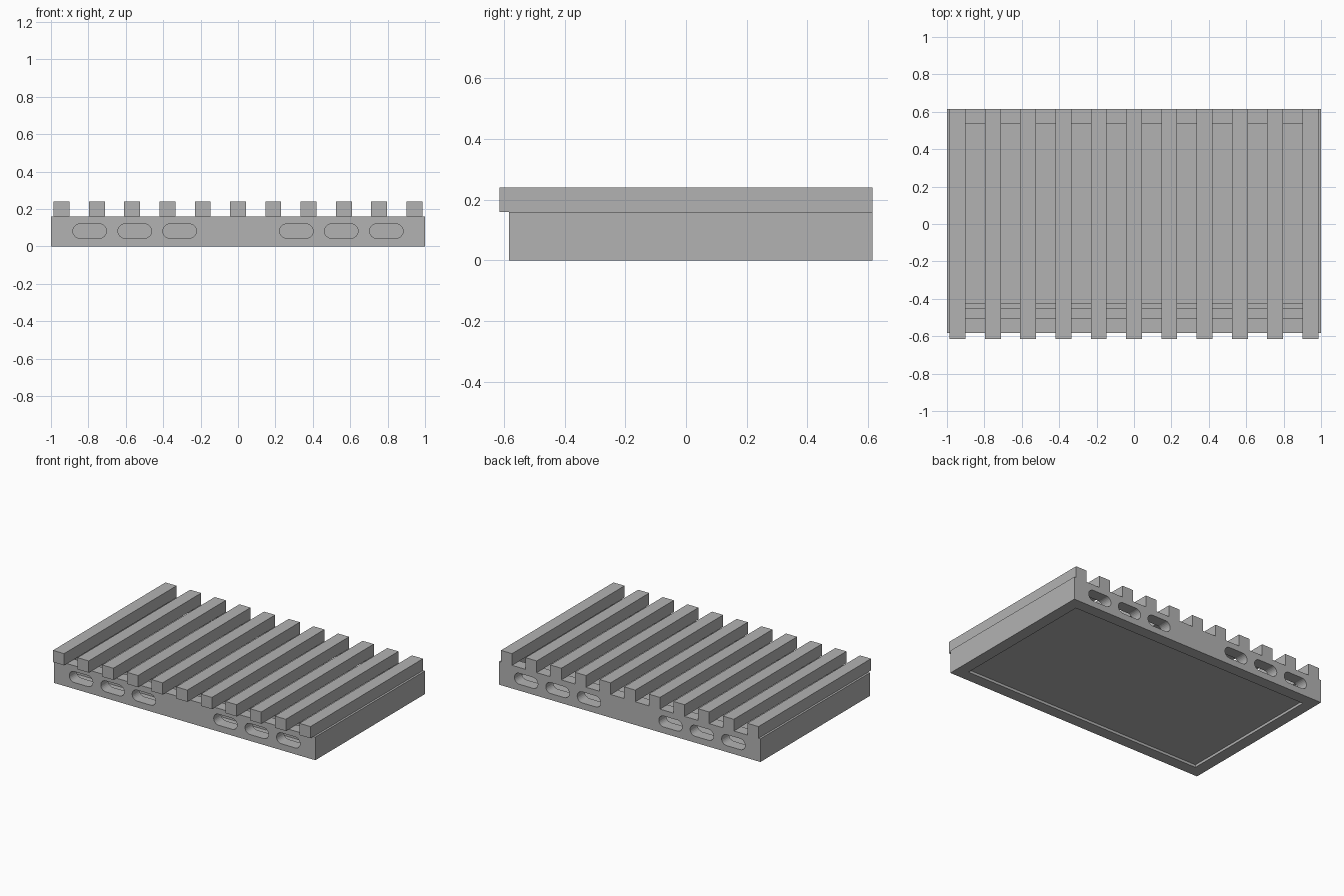
import bpy, bmesh, math

if "Cube" in bpy.data.objects:
    bpy.data.objects.remove(bpy.data.objects["Cube"])

grey = bpy.data.materials.new("plain grey")
grey.diffuse_color = (0.45, 0.45, 0.45, 1)
grey.use_nodes = True
grey.node_tree.nodes["Principled BSDF"].inputs["Base Color"].default_value = grey.diffuse_color


def finish(name, bm):
    bmesh.ops.recalc_face_normals(bm, faces=bm.faces[:])
    me = bpy.data.meshes.new(name)
    bm.to_mesh(me)
    bm.free()
    me.materials.append(grey)
    ob = bpy.data.objects.new(name, me)
    bpy.context.collection.objects.link(ob)
    return ob


def box(name, lo, hi):
    bm = bmesh.new()
    bmesh.ops.create_cube(bm, size=1)
    for v in bm.verts:
        v.co = [(a + b) / 2 + c * (b - a) for a, b, c in zip(lo, hi, v.co)]
    return finish(name, bm)


def slot_cutter(x, y0, y1, z=0.082, half=0.09, r=0.038, n=12):
    """Rounded slot prism running along y."""
    bm = bmesh.new()
    ring = []
    for side in (1, -1):
        for i in range(n + 1):
            a = math.pi * (i / n - 0.5)
            ring.append((x + side * (half - r + r * math.cos(a)),
                         z + side * r * math.sin(a)))
    face = bm.faces.new([bm.verts.new((px, y0, pz)) for px, pz in ring])
    ext = bmesh.ops.extrude_face_region(bm, geom=[face])["geom"]
    for v in ext:
        if isinstance(v, bmesh.types.BMVert):
            v.co.y = y1
    ob = finish("slot_cutter", bm)
    ob.hide_render = True
    return ob


def cut(ob, cutter):
    mod = ob.modifiers.new("cut", 'BOOLEAN')
    mod.operation = 'DIFFERENCE'
    mod.solver = 'EXACT'
    mod.object = cutter
    bpy.context.view_layer.objects.active = ob
    bpy.ops.object.modifier_apply(modifier=mod.name)
    bpy.data.objects.remove(cutter)


FRONT, BACK, WALL, TOP = -0.583, 0.615, 0.08, 0.16

# Frame: four walls around an open tray
frame = box("frame", (-1, FRONT, 0), (1, BACK, TOP))
cut(frame, box("cavity", (-1 + WALL, FRONT + WALL, -0.1),
               (1 - WALL, BACK - WALL, 0.3)))

# Drain slots in the front and back walls
for x in (0.312, 0.552, 0.793):
    for s in (1, -1):
        cut(frame, slot_cutter(s * x, FRONT - 0.02, FRONT + WALL + 0.02))
        cut(frame, slot_cutter(s * x, BACK - WALL - 0.02, BACK + 0.02))

# Floor panel, slightly recessed underneath
box("floor", (-1 + WALL, FRONT + WALL, 0.018),
    (1 - WALL, BACK - WALL, 0.035))

# Inner rail behind the front wall
box("inner_rail", (-1 + WALL, -0.455, 0.035), (1 - WALL, -0.422, TOP))

# Slats across the top, overhanging the front
for i in range(11):
    x = -0.943 + i * 0.1886
    box("slat", (x - 0.0425, -0.615, TOP), (x + 0.0425, BACK, 0.241))
